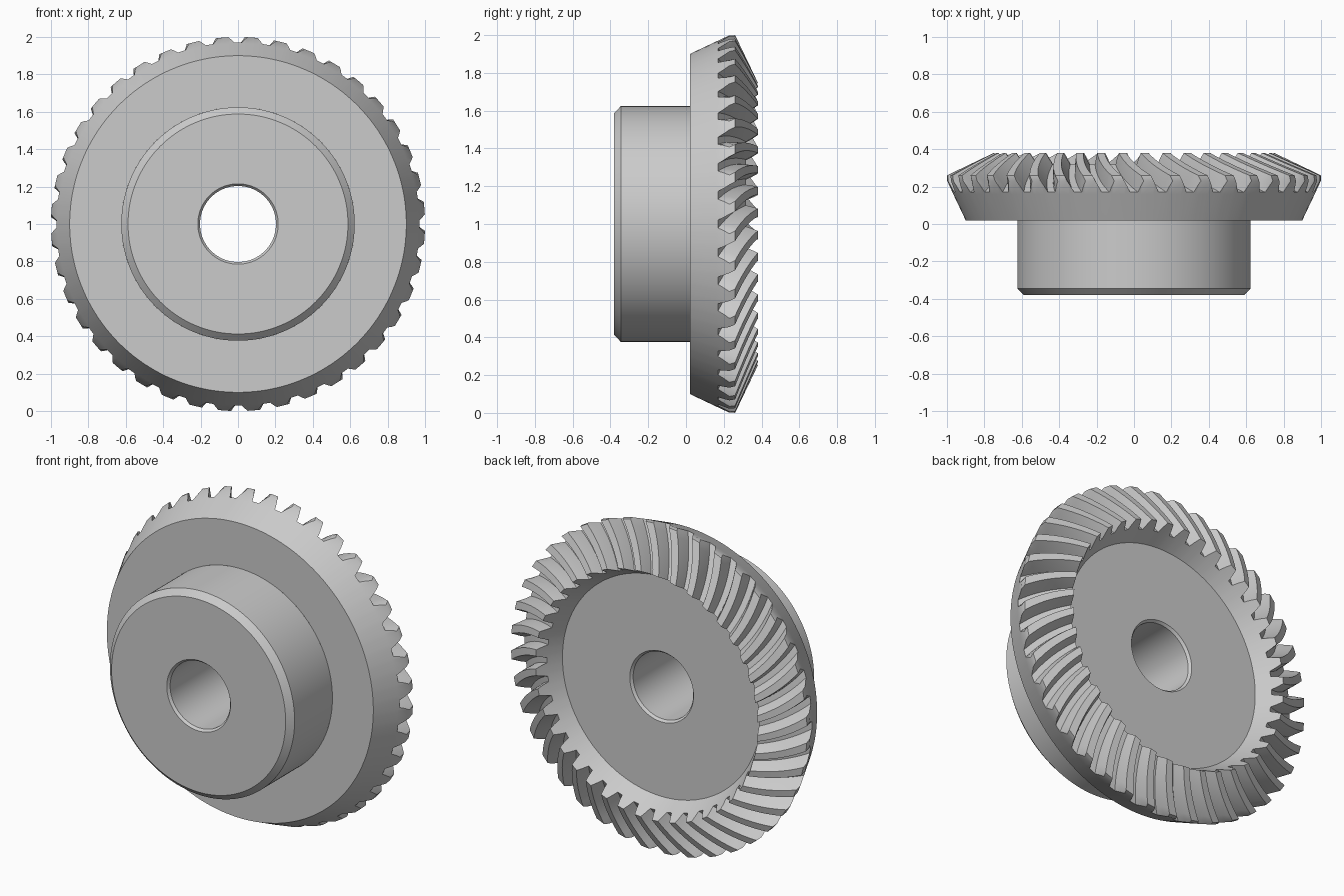
import bpy
from math import sin, cos, pi

if "Cube" in bpy.data.objects:
    bpy.data.objects.remove(bpy.data.objects["Cube"], do_unlink=True)

TEETH = 40
STEPS = 10        # stations along each tooth
SPIRAL = 0.16     # turn of a tooth from outer to inner end, radians
RECESS = 0.235    # y of the sunken back face
GREY = (0.6, 0.6, 0.6, 1)

steel = bpy.data.materials.new("grey_steel")
steel.use_nodes = True
steel.diffuse_color = GREY
steel.node_tree.nodes["Principled BSDF"].inputs["Base Color"].default_value = GREY


def loft(name, rings):
    """Skin closed rings of (radius, y, angle) set around the y axis at z = 1."""
    n = len(rings[0])
    verts = [(r * cos(a), y, 1 + r * sin(a)) for ring in rings for r, y, a in ring]
    faces = [(i * n + j, i * n + (j + 1) % n, (i + 1) * n + (j + 1) % n, (i + 1) * n + j)
             for i in range(len(rings) - 1) for j in range(n)]
    mesh = bpy.data.meshes.new(name)
    mesh.from_pydata(verts, [], faces)
    mesh.materials.append(steel)
    obj = bpy.data.objects.new(name, mesh)
    bpy.context.collection.objects.link(obj)
    bpy.ops.object.select_all(action="DESELECT")
    obj.select_set(True)
    bpy.context.view_layer.objects.active = obj
    bpy.ops.object.shade_smooth_by_angle(angle=pi / 6)


def mix(p, q, t):
    return tuple(a + (b - a) * t for a, b in zip(p, q))


# Hub with chamfered rim and bore
hub_profile = [(0.624, 0.02), (0.624, -0.345), (0.588, -0.38), (0.215, -0.38),
               (0.203, -0.365), (0.203, RECESS - 0.015), (0.215, RECESS)]
SIDES = 160
loft("hub_and_bore", [[(r, y, 2 * pi * j / SIDES) for j in range(SIDES)]
                      for r, y in hub_profile])

# Toothed crown: one tooth as (position in pitch, height from root to tip)
tooth = [(0, 0), (0.14, 0), (0.23, 0.52), (0.33, 1), (0.67, 1), (0.77, 0.52), (0.86, 0)]
pitch = 2 * pi / TEETH
around = [((k + u) * pitch, h) for k in range(TEETH) for u, h in tooth]


def twist(t):
    return SPIRAL * (1.2 * t - 0.2 * t * t)


def plain_ring(r, y, t):
    return [(r, y, a + twist(t)) for a, h in around]


def tooth_ring(t):
    root = mix((0.971, 0.17), (0.716, 0.318), t)
    if t < 0.08:                       # short cylindrical land at the outer end
        tip = mix((1.0, 0.23), (1.0, 0.26), t / 0.08)
    else:
        tip = mix((1.0, 0.26), (0.75, 0.38), (t - 0.08) / 0.92)
    return [(*mix(root, tip, h), a + twist(t)) for a, h in around]


stations = [1 - 0.92 * i / STEPS for i in range(STEPS + 1)] + [0]
loft("toothed_crown",
     [plain_ring(0.215, RECESS, 1), plain_ring(0.67, RECESS, 1), plain_ring(0.711, 0.309, 1)]
     + [tooth_ring(t) for t in stations]
     + [plain_ring(0.966, 0.159, 0), plain_ring(0.9, 0.02, 0), plain_ring(0.624, 0.02, 0)])
